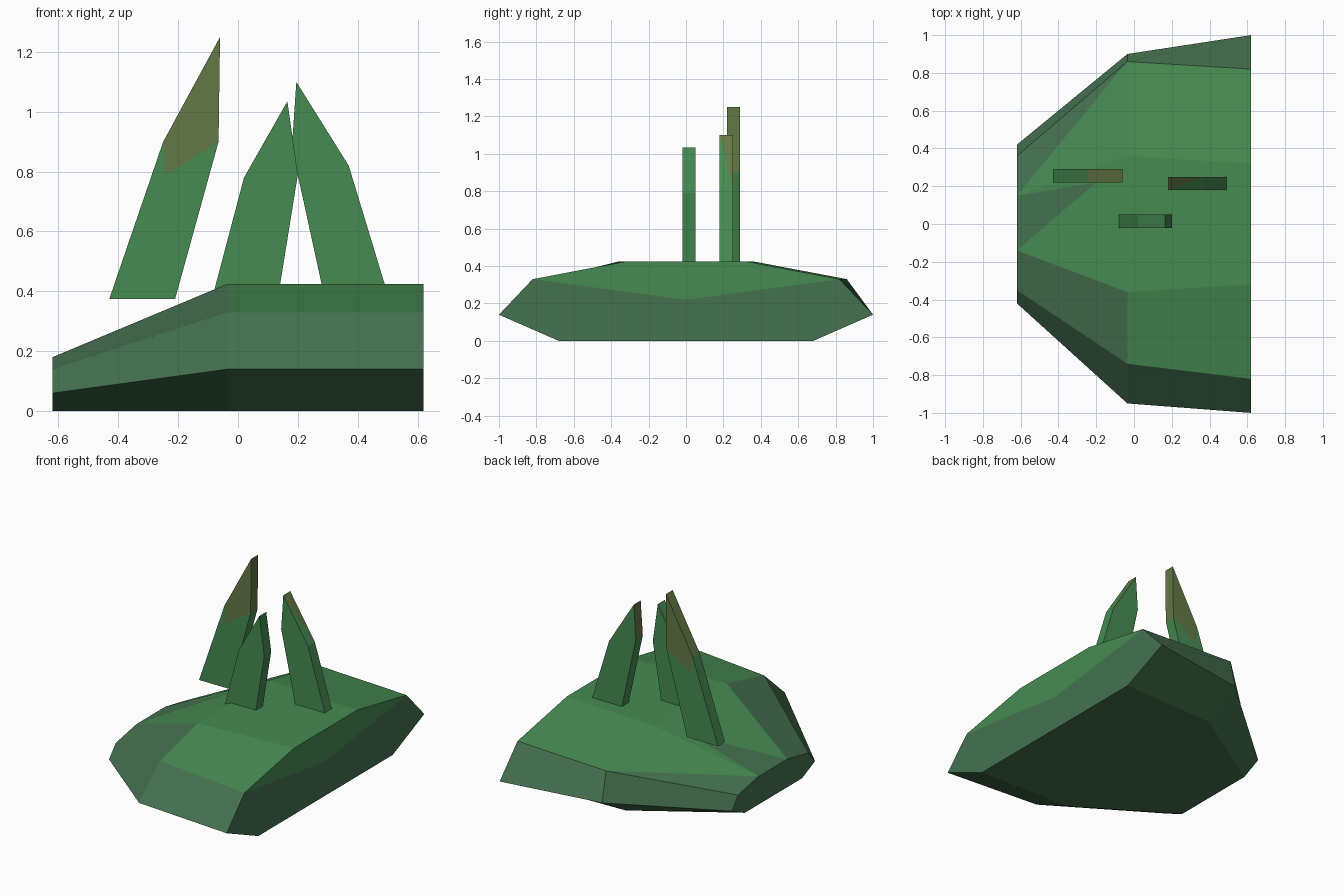
import bpy, bmesh

if "Cube" in bpy.data.objects:
    bpy.data.objects.remove(bpy.data.objects["Cube"])


def srgb(r, g, b):
    return tuple(((c / 255 + 0.055) / 1.055) ** 2.4 for c in (r, g, b)) + (1.0,)


def material(name, rgb):
    m = bpy.data.materials.new(name)
    m.diffuse_color = srgb(*rgb)
    m.use_nodes = True
    m.node_tree.nodes["Principled BSDF"].inputs["Base Color"].default_value = m.diffuse_color
    return m


MATS = [material("mossy stone", (70, 114, 80)),
        material("grass green", (71, 139, 82)),
        material("dry olive", (100, 121, 71))]
STONE, GREEN, OLIVE = range(3)


def build(name, faces):
    """Make an object from (points, material index) polygons, welding shared corners."""
    bm, cache = bmesh.new(), {}
    for pts, mat in faces:
        vs = []
        for p in pts:
            key = tuple(round(c, 4) for c in p)
            if key not in cache:
                cache[key] = bm.verts.new(key)
            vs.append(cache[key])
        bm.faces.new(vs).material_index = mat
    bmesh.ops.recalc_face_normals(bm, faces=bm.faces)
    mesh = bpy.data.meshes.new(name)
    bm.to_mesh(mesh)
    bm.free()
    for m in MATS:
        mesh.materials.append(m)
    obj = bpy.data.objects.new(name, mesh)
    bpy.context.collection.objects.link(obj)
    return obj


# Mound: three eight-sided cross-sections along x, listed as (y, z)
def section(x, pts):
    return [(x, y, z) for y, z in pts]


L = section(-0.62, [(-.29, 0), (-.42, .06), (-.35, .14), (-.14, .18),
                    (.15, .18), (.36, .14), (.42, .06), (.29, 0)])
M = section(-0.035, [(-.66, 0), (-.95, .14), (-.74, .33), (-.36, .425),
                     (.36, .425), (.86, .33), (.90, .14), (.66, 0)])
R = section(0.62, [(-.68, 0), (-1, .14), (-.82, .33), (-.32, .425),
                   (.32, .425), (.82, .33), (1, .14), (.68, 0)])
faces = [(L, STONE)]
for i in range(8):
    j = (i + 1) % 8
    faces.append(([M[i], R[i], R[j], M[j]], GREEN if i in (2, 3, 4) else STONE))
    if i not in (3, 4):
        faces.append(([L[i], M[i], M[j], L[j]], STONE))

# Stone wedge cut into the grass on the low side
tip = (-0.20, 0.22, 0.18 + 0.245 * 0.42 / 0.585)
faces += [([L[3], tip, L[4]], STONE),
          ([L[3], M[3], tip], GREEN),
          ([tip, M[3], M[4]], GREEN),
          ([L[4], tip, M[4]], GREEN),
          ([L[4], M[4], M[5]], GREEN),
          ([L[4], M[5], L[5]], STONE)]

# Flat end with grass hanging down in a V
dip = (0.62, 0, 0.22)
faces += [([R[2], dip, R[5], R[4], R[3]], GREEN),
          ([R[2], R[1], R[0], R[7], R[6], R[5], dip], STONE)]
build("mound", faces)


# Blades: upright plates, each with a kinked pointed outline in x and z
def blade(name, outline, y0, y1, sides, panels=None):
    def at(p, y):
        return (p[0], y, p[1])
    fs = []
    for poly, mat in panels or [(outline, GREEN)]:
        fs += [([at(p, y) for p in poly], mat) for y in (y0, y1)]
    for i, p in enumerate(outline):
        q = outline[(i + 1) % len(outline)]
        mat = sides.get(i, GREEN)
        a, b, c, d = at(p, y0), at(q, y0), at(q, y1), at(p, y1)
        if mat == "split":   # olive half nearer the tip and back
            fs += [([a, b, d], OLIVE if p[1] > q[1] else GREEN),
                   ([b, c, d], GREEN if p[1] > q[1] else OLIVE)]
            # keep the far lower corner green, the tip edge olive
        else:
            fs.append(([a, b, c, d], mat))
    build(name, fs)


# Tall blade with a dry tip
o = [(-.43, .375), (-.21, .375), (-.065, .90), (-.06, 1.25), (-.25, .90)]
k = (-.24, .79)
blade("tall_blade", o, .22, .29, {2: OLIVE, 3: OLIVE},
      [([o[0], o[1], o[2], k, o[4]], GREEN), ([o[4], k, o[2], o[3]], OLIVE)])

# Short blade
blade("short_blade", [(-.087, .375), (.133, .375), (.20, .79), (.165, 1.035), (.02, .78)],
      -.02, .05, {})

# Middle blade with dry edges near the tip
blade("middle_blade", [(.29, .375), (.505, .375), (.37, .82), (.195, 1.10), (.18, .88)],
      .18, .25, {2: "split", 3: OLIVE})
